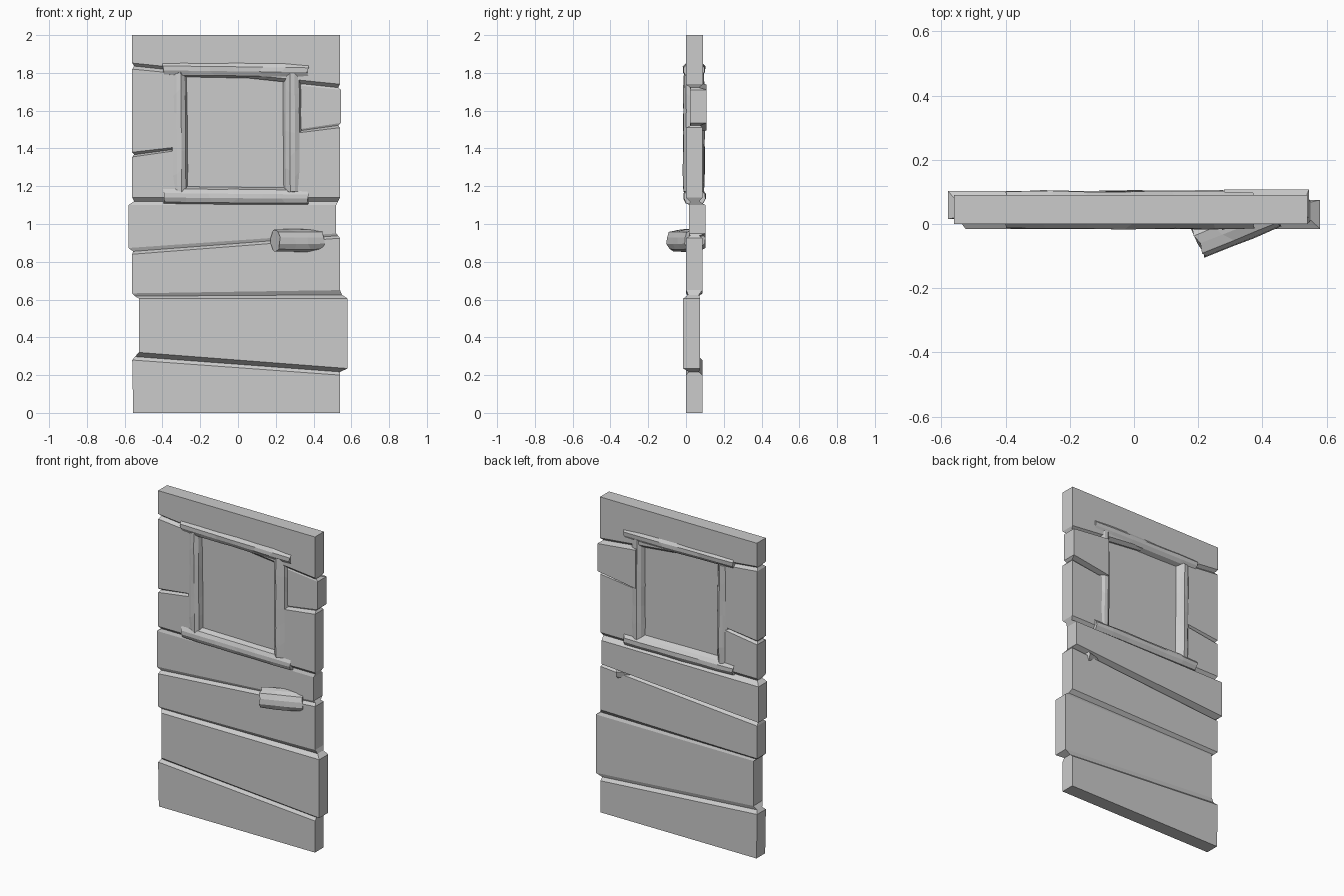
import bpy, bmesh, math, random
from mathutils import Vector

random.seed(7)


def finish(bm, name):
    bmesh.ops.recalc_face_normals(bm, faces=bm.faces[:])
    me = bpy.data.meshes.new(name)
    bm.to_mesh(me)
    bm.free()
    ob = bpy.data.objects.new(name, me)
    bpy.context.collection.objects.link(ob)
    return ob


def skin(bm, loops):
    n = len(loops[0])
    for a, b in zip(loops, loops[1:]):
        for i in range(n):
            j = (i + 1) % n
            bm.faces.new((a[i], a[j], b[j], b[i]))
    bm.faces.new(loops[0][::-1])
    bm.faces.new(loops[-1])


def board_stack(name, rings):
    """Stack of boards; ring = x left, x right, y front, y back, z left, z right."""
    bm = bmesh.new()
    loops = [[bm.verts.new(p) for p in
              ((l, f, zl), (r, f, zr), (r, b, zr), (l, b, zl))]
             for l, r, f, b, zl, zr in rings]
    skin(bm, loops)
    return finish(bm, name)


def rough_log(name, start, end, rad_y, rad_side, sides=12, rings=7, rough=0.09):
    """Hewn log: uneven flat facets running along its length."""
    start, end = Vector(start), Vector(end)
    axis = (end - start).normalized()
    up = Vector((0, 0, 1)) if abs(axis.z) < 0.5 else Vector((1, 0, 0))
    u = axis.cross(up).normalized()
    v = u.cross(axis).normalized()
    grain = [1 + random.uniform(-rough, rough * 0.6) for _ in range(sides)]
    bm = bmesh.new()
    loops = []
    for k in range(rings):
        t = k / (rings - 1)
        ends = k in (0, rings - 1)
        loop = []
        for i in range(sides):
            a = math.tau * (i + 0.5) / sides
            s = grain[i] * (1 + random.uniform(-0.05, 0.03)) * (0.95 if ends else 1)
            slide = random.uniform(-0.006, 0.006) if ends else random.uniform(-0.025, 0.025)
            p = start.lerp(end, t) + axis * slide
            loop.append(bm.verts.new(p + u * math.cos(a) * rad_y * s
                                     + v * math.sin(a) * rad_side * s))
        loops.append(loop)
    skin(bm, loops)
    return finish(bm, name)


# Lower boards, skewed and shifted, with a V groove at every seam
board_stack("lower_boards", [
    (-.555, .54, 0, .087, 0, 0),
    (-.56, .54, 0, .087, .28, .20),
    (-.545, .54, .015, .068, .298, .217),
    (-.525, .58, -.015, .075, .32, .235),
    (-.525, .58, -.015, .075, .605, .605),
    (-.545, .55, .012, .068, .618, .625),
    (-.56, .54, 0, .087, .633, .65),
    (-.56, .54, 0, .087, .84, .925),
    (-.555, .53, .022, .07, .855, .938),
    (-.58, .52, .015, .103, .873, .95),
    (-.58, .52, .015, .103, 1.10, 1.10),
    (-.55, .53, .022, .07, 1.12, 1.12)])

# Boards left of the window
board_stack("left_boards", [
    (-.55, -.30, .02, .07, 1.12, 1.12),
    (-.56, -.30, 0, .087, 1.14, 1.14),
    (-.56, -.30, 0, .087, 1.355, 1.392),
    (-.55, -.30, .02, .07, 1.367, 1.40),
    (-.56, -.30, 0, .087, 1.38, 1.41),
    (-.56, -.30, 0, .087, 1.82, 1.795),
    (-.55, -.30, .02, .07, 1.836, 1.81)])

# Boards right of the window
board_stack("right_boards", [
    (.28, .53, .02, .07, 1.12, 1.12),
    (.28, .54, 0, .087, 1.14, 1.14),
    (.28, .54, 0, .087, 1.478, 1.51),
    (.28, .53, .025, .075, 1.487, 1.522),
    (.28, .545, .02, .108, 1.495, 1.535),
    (.28, .545, .02, .108, 1.738, 1.71),
    (.28, .53, .025, .07, 1.75, 1.722)])

# Top board
board_stack("top_board", [
    (-.55, .53, .02, .07, 1.836, 1.722),
    (-.56, .54, 0, .09, 1.852, 1.74),
    (-.56, .54, 0, .09, 2, 2)])

# Window pane
board_stack("window_pane", [
    (-.31, .29, .03, .06, 1.15, 1.15),
    (-.31, .29, .03, .06, 1.81, 1.81)])

# Window frame logs
rough_log("frame_left", (-.31, .044, 1.17), (-.315, .044, 1.80), .06, .05)
rough_log("frame_right", (.29, .044, 1.17), (.288, .044, 1.80), .06, .05)
rough_log("frame_top", (-.395, .044, 1.825), (.37, .044, 1.815), .065, .05)
rough_log("frame_bottom", (-.395, .044, 1.152), (.37, .044, 1.145), .065, .05)

# Handle log, angled into the door
rough_log("handle", (.197, -.049, .912), (.435, .047, .912), .062, .064, rings=4)
